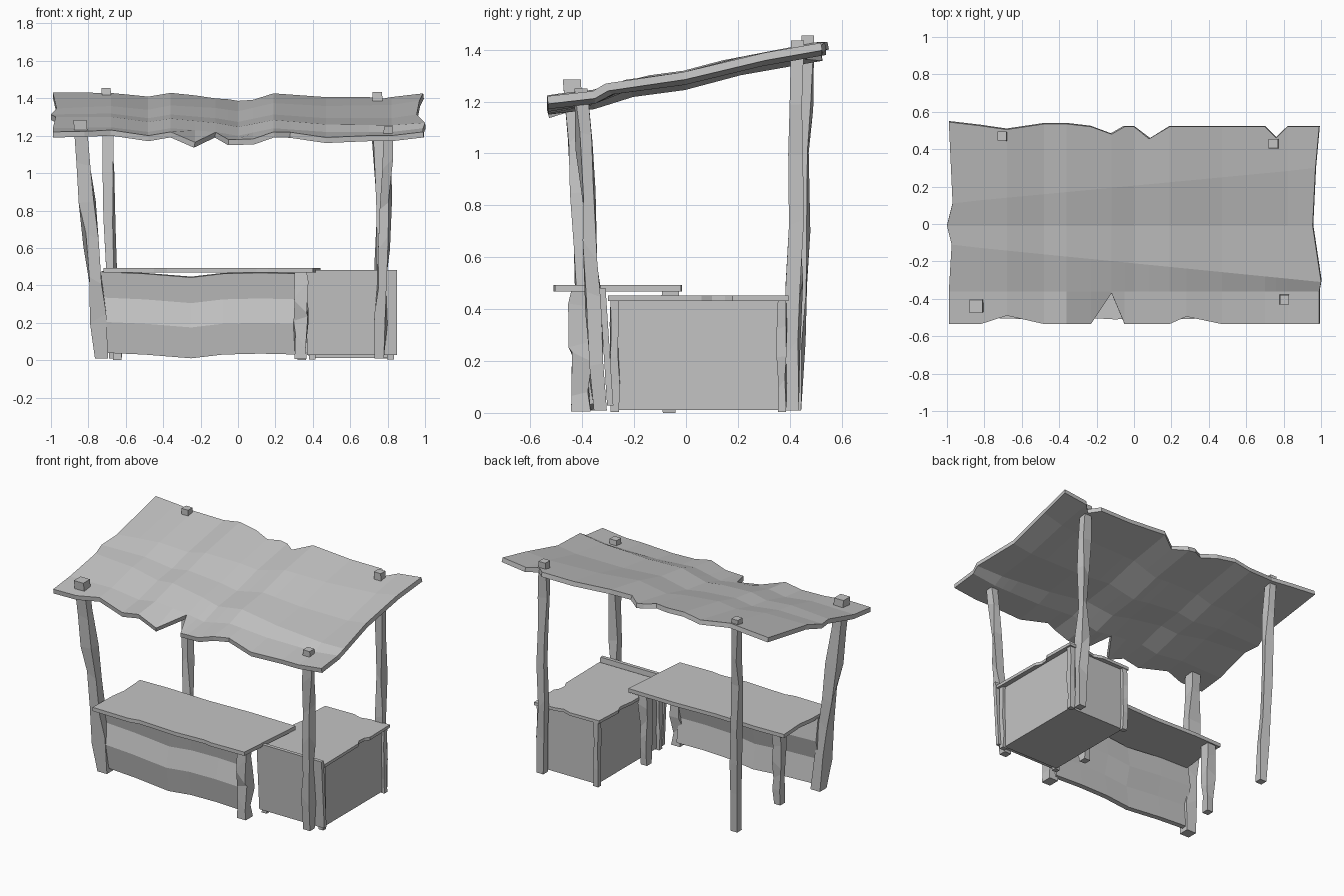
import bpy, bmesh, random
from mathutils import Vector

random.seed(4)
cube = bpy.data.objects.get("Cube")
if cube:
    bpy.data.objects.remove(cube, do_unlink=True)

# One plain grey for everything
grey = bpy.data.materials.new("weathered_grey")
grey.use_nodes = True
tone = (0.55, 0.55, 0.55, 1)
grey.diffuse_color = tone
grey.node_tree.nodes["Principled BSDF"].inputs["Base Color"].default_value = tone


def finish(name, bm):
    bmesh.ops.recalc_face_normals(bm, faces=bm.faces)
    mesh = bpy.data.meshes.new(name)
    bm.to_mesh(mesh)
    bm.free()
    mesh.materials.append(grey)
    ob = bpy.data.objects.new(name, mesh)
    bpy.context.collection.objects.link(ob)
    return ob


def loft(name, rings):
    """Closed solid through rings of equal length."""
    bm = bmesh.new()
    loops = [[bm.verts.new(p) for p in ring] for ring in rings]
    n = len(loops[0])
    for a, b in zip(loops, loops[1:]):
        for i in range(n):
            j = (i + 1) % n
            bm.faces.new((a[i], a[j], b[j], b[i]))
    bm.faces.new(loops[0][::-1])
    bm.faces.new(loops[-1])
    return finish(name, bm)


def beam(name, foot, top, sx, sy, steps=1, rough=0.0, foot_scale=1.0):
    """Rough-hewn upright with horizontal cross-sections."""
    foot, top = Vector(foot), Vector(top)
    rings = []
    for k in range(steps + 1):
        t = k / steps
        c = foot.lerp(top, t)
        s = foot_scale + (1 - foot_scale) * t
        jit = rough if 0 < k < steps else 0
        ring = []
        for u, v in ((-1, -1), (1, -1), (1, 1), (-1, 1)):
            wob = Vector([random.uniform(-jit, jit) for _ in range(2)]
                         + [random.uniform(-jit, jit) * 4])
            ring.append(c + Vector((u * sx * s / 2, v * sy * s / 2, 0)) + wob)
        rings.append(ring)
    return loft(name, rings)


def slab(name, outline, z0, z1):
    return loft(name, [[(x, y, z) for x, y in outline] for z in (z0, z1)])


def sheet(name, rows, thick):
    """Faceted sheet from rows of points, thickened behind its face."""
    bm = bmesh.new()
    grid = [[bm.verts.new(p) for p in row] for row in rows]
    for a, b in zip(grid, grid[1:]):
        for i in range(len(a) - 1):
            bm.faces.new((a[i], a[i + 1], b[i + 1], b[i]))
    ob = finish(name, bm)
    mod = ob.modifiers.new("thickness", "SOLIDIFY")
    mod.thickness = thick
    # keep the face side fixed whichever way the normals settled
    facing = sum((p.normal for p in ob.data.polygons), Vector())
    mod.offset = -1 if facing.z - facing.y > 0 else 1
    return ob


def along(points, t):
    """Piecewise linear lookup."""
    if t <= points[0][0]:
        return points[0][1]
    for (a, p), (b, q) in zip(points, points[1:]):
        if t <= b:
            return p + (q - p) * (t - a) / (b - a)
    return points[-1][1]


# Sagging roof with torn front and back edges
slope = [(-.54, 1.21), (-.36, 1.23), (-.3, 1.265), (0, 1.305), (.2, 1.36), (.54, 1.42)]
wave = [(-1, .01), (-.68, .015), (-.48, -.01), (-.36, .01), (-.12, -.01), (0, -.03),
        (.19, .01), (.47, -.01), (.82, -.01), (1, .01)]
cols = [-1, -.82, -.68, -.48, -.36, -.23, -.12, -.05, 0, .08, .19, .28, .47, .7, .76, .82, 1]
front_tear = {-.68: -.49, -.12: -.37, .28: -.495}
front_drop = {-.23: -.045, -.05: -.01, .08: -.015, .47: -.01}
back_tear = {-1: .545, -.82: .525, -.68: .505, -.48: .535, -.36: .535, -.12: .48,
             .08: .455, .76: .46}
ends = [(-.99, .99), (-.99, .99), (-.975, 1), (-1, .955), (-.97, .97), (-.99, .99)]
rows = []
for r, (left, right) in enumerate(ends):
    row = []
    for x in cols:
        t = (x + 1) / 2
        y = [front_tear.get(x, -.535), -.36, -.11 - .2 * t, -.01, .11 + .19 * t,
             back_tear.get(x, .52)][r]
        z = along(slope, y) + along(wave, x)
        if r == 0:
            z += front_drop.get(x, 0)
        row.append((left if x == -1 else right if x == 1 else x, y, z))
    rows.append(row)
sheet("roof", rows, .03)

# Four leaning roof posts that poke through the roof
posts = [
    ("front_right_side_post", (-.73, -.355, .01), (-.845, -.44, 1.285), .07),
    ("front_left_side_post", (.755, -.33, .01), (.805, -.405, 1.25), .05),
    ("back_right_side_post", (-.665, .42, .01), (-.705, .47, 1.455), .048),
    ("back_left_side_post", (.775, .41, .01), (.745, .43, 1.435), .05),
]
for name, foot, top, size in posts:
    beam(name, foot, top, size, size, steps=6, rough=.011)

# Counter top with splintered edges
slab("counter_top", [(-.72, -.505), (-.45, -.51), (-.38, -.495), (-.1, -.51), (.1, -.5),
                     (.16, -.51), (.4, -.505), (.44, -.02), (.1, -.015), (-.2, -.025),
                     (-.5, -.015), (-.71, -.02), (-.7, -.2), (-.715, -.3)], .468, .493)

# Counter legs
beam("counter_front_leg", (.335, -.405, .005), (.335, -.405, .47), .065, .075, 5, .012)
for name, x in (("counter_back_leg_outer", -.645), ("counter_back_leg_inner", .34)):
    beam(name, (x, -.065, 0), (x, -.06, .47), .06, .065, 5, .008, .75)

# Faceted counter front panel
panel_x = [-.73, -.5, -.25, -.08, .12, .32]
sag = [.01, 0, -.02, 0, .005, 0]
bands = [(.03, .005), (.195, -.02), (.325, .012), (.462, -.01)]
sheet("counter_front_panel",
      [[(x, -.385 - .02 * x + bulge, z + s) for x, s in zip(panel_x, sag)]
       for z, bulge in bands], .03)

# Storage crate: body, corner posts, lid and leaning front board
slab("crate_body", [(.4, -.265), (.815, -.265), (.815, .365), (.4, .365)], .012, .435)
for x, sx in ((.397, "inner"), (.815, "outer")):
    for y, sy in ((-.275, "front"), (.37, "back")):
        beam(f"crate_{sy}_{sx}_corner", (x, y, .004), (x, y, .435), .036, .032, 4, .005)
slab("crate_lid", [(.365, -.3), (.85, -.3), (.845, .06), (.825, .1), (.83, .15), (.85, .18),
                   (.845, .395), (.7, .39), (.64, .375), (.58, .395), (.37, .39),
                   (.36, .2), (.38, .15), (.365, .05)], .432, .452)
beam("crate_front_board", (.61, -.292, .028), (.61, -.322, .482), .48, .024)
